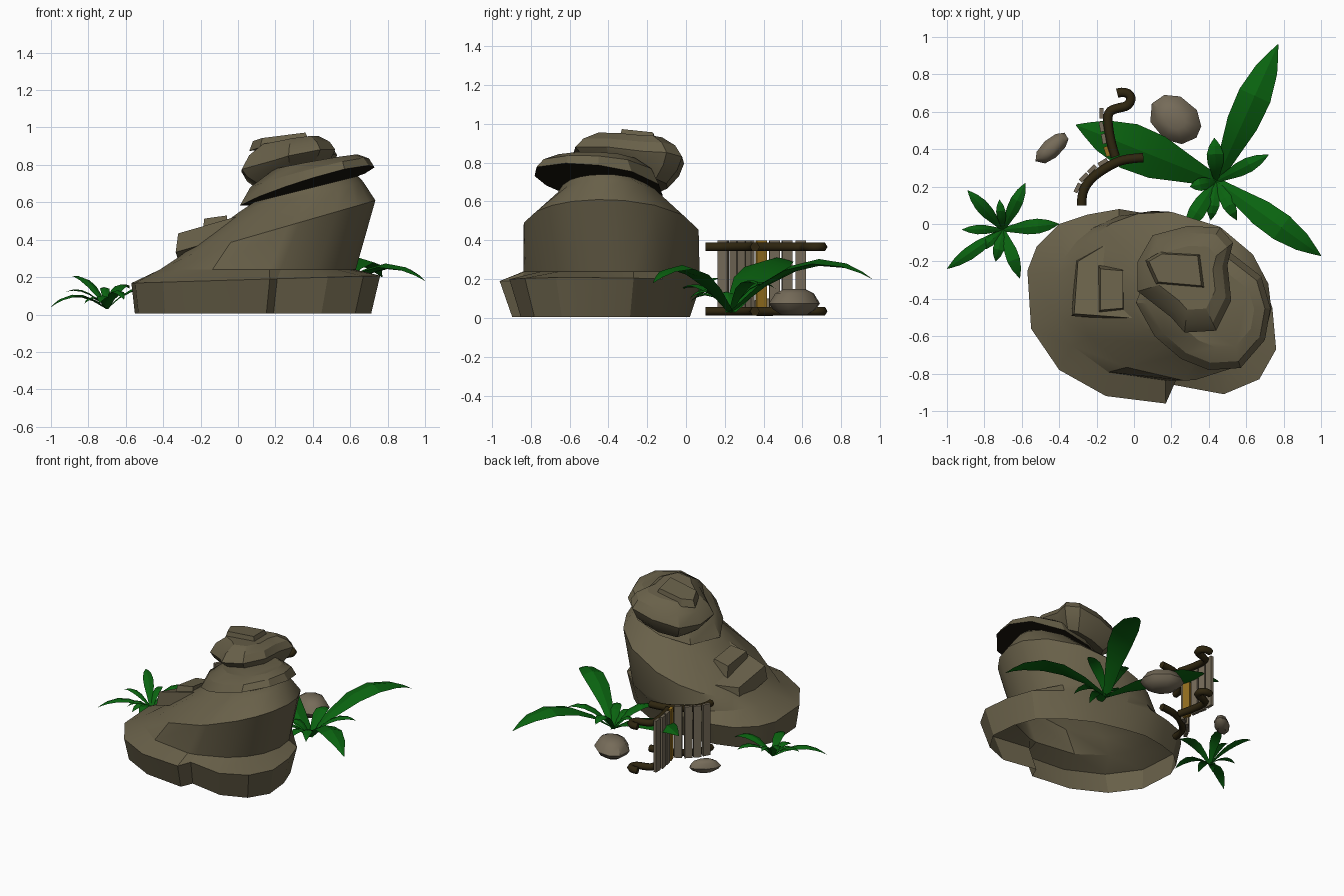
import bpy, bmesh, math, random
from mathutils import Vector

random.seed(4)
if "Cube" in bpy.data.objects:
    bpy.data.objects.remove(bpy.data.objects["Cube"], do_unlink=True)


def material(name, *rgb):
    mat = bpy.data.materials.new(name)
    mat.use_nodes = True
    mat.diffuse_color = (*rgb, 1)
    mat.node_tree.nodes["Principled BSDF"].inputs["Base Color"].default_value = (*rgb, 1)
    return mat


ROCK = material("brown_rock", .14, .118, .067)
DARK_ROCK = material("dark_rock", .01, .008, .004)
PEBBLE = material("pale_stone", .18, .148, .1)
LEAF = material("leaf_green", .003, .125, .005)
LOG = material("dark_log", .028, .019, .005)
PLANK = material("grey_plank", .18, .148, .1)
GOLD = material("golden_plank", .3, .16, .014)


def loft(name, rings, mat, smooth=25, closed_base=True):
    """Skin a stack of equally sized rings and close the ends."""
    bm = bmesh.new()
    rows = [[bm.verts.new(p) for p in ring] for ring in rings]
    count = len(rows[0])
    for low, high in zip(rows, rows[1:]):
        for i in range(count):
            j = (i + 1) % count
            bm.faces.new((low[i], low[j], high[j], high[i]))
    if closed_base:
        bm.faces.new(rows[0][::-1])
    bm.faces.new(rows[-1])
    bmesh.ops.recalc_face_normals(bm, faces=bm.faces)
    mesh = bpy.data.meshes.new(name)
    bm.to_mesh(mesh)
    bm.free()
    mesh.materials.append(mat)
    for poly in mesh.polygons:
        poly.use_smooth = smooth > 0
    if smooth:
        mesh.set_sharp_from_angle(angle=math.radians(smooth))
    obj = bpy.data.objects.new(name, mesh)
    bpy.context.collection.objects.link(obj)
    return obj


def oval(angles, cx, cy, rx, ry, z, tilt=0, skew=0):
    """Ring tilted along x; z is the height at its centre."""
    ring = []
    for a in angles:
        dx, dy = rx * math.cos(a), ry * math.sin(a)
        ring.append(Vector((cx + dx, cy + dy + skew * dx, z + tilt * dx)))
    return ring


def contour(outline, scale, z, tilt_x=0, tilt_y=0, move_x=0, move_y=0):
    """Outline scaled about its middle, laid on a tilted plane."""
    mid = sum((Vector(p) for p in outline), Vector((0, 0))) / len(outline)
    ring = []
    for p in outline:
        d = (Vector(p) - mid) * scale
        ring.append(Vector((mid.x + d.x + move_x, mid.y + d.y + move_y,
                            z + tilt_x * d.x + tilt_y * d.y)))
    return ring


def slab(name, outline, height, tilt_x, tilt_y, depth, flare):
    """Sloping raised plate whose sides flare out downwards."""
    top = [Vector((x, y, height + tilt_x * x + tilt_y * y)) for x, y in outline]
    mid = sum(top, Vector()) / len(top)
    low = [mid + (p - mid) * flare - Vector((0, 0, depth)) for p in top]
    loft(name, [low, top], ROCK, smooth=0)


# Main rock: notched hollow foot, then a body leaning to its left
foot = [(.76, -.67), (.74, -.45), (.68, -.27), (.52, -.12), (.33, -.01), (.1, .05),
        (-.08, .08), (-.25, .05), (-.4, 0), (-.52, -.12), (-.57, -.25), (-.55, -.56),
        (-.4, -.78), (-.15, -.92), (.17, -.96), (.21, -.86), (.48, -.91), (.67, -.83)]
centre = Vector((.1, -.42))
angles = [math.atan2(y - centre.y, x - centre.x) for x, y in foot]
rim = [Vector((x, y, .185 + .03 * x)) for x, y in foot]
sole = [Vector((.085 + (x - centre.x) * .95, centre.y + (y - centre.y) * .88, .005))
        for x, y in foot]
loft("main_rock", [
    sole, rim,
    oval(angles, .1, -.385, .53, .455, .24),
    oval(angles, .2, -.385, .535, .45, .455, .29, -.09),
    oval(angles, .33, -.4, .34, .27, .625, .25),
    oval(angles, .36, -.42, .28, .22, .67, .25)], ROCK, closed_base=False)

# Step and plate on the slope
slab("slope_step", [(-.32, -.48), (.08, -.51), (.14, -.14), (-.1, -.08), (-.3, -.2)],
     .4, .27, -.25, .1, 1.06)
slab("slope_plate", [(-.18, -.24), (-.06, -.25), (-.06, -.45), (-.18, -.46)],
     .48, .15, -.13, .09, 1.2)

# Middle boulder: tilted disc with a dark flat underside
disc = [(.73, -.45), (.68, -.28), (.5, -.14), (.3, -.12), (.1, -.2), (.01, -.42),
        (.11, -.6), (.25, -.72), (.4, -.78), (.57, -.77), (.7, -.62)]
middle = loft("middle_boulder", [
    contour(disc, 1, .695, .28, -.11),
    contour(disc, .88, .765, .24, -.06, .01),
    contour(disc, .62, .82, .17, -.03, .04)], ROCK)
middle.data.materials.append(DARK_ROCK)
for poly in middle.data.polygons:
    if poly.normal.z < -.5:
        poly.material_index = 1

# Top boulder and its capping plate
crown = [(.5, -.22), (.53, -.1), (.46, -.02), (.29, -.01), (.1, -.06), (.02, -.2),
         (.02, -.36), (.2, -.5), (.27, -.58), (.44, -.57), (.52, -.41)]
loft("top_boulder", [
    contour(crown, .68, .72, .2, -.28),
    contour(crown, .9, .775, .2, -.18),
    contour(crown, 1, .825, .2, -.1),
    contour(crown, .86, .885, .16, -.08),
    contour(crown, .6, .93, .13, -.08)], ROCK)
slab("top_plate", [(.08, -.2), (.15, -.16), (.34, -.17), (.36, -.33), (.13, -.31)],
     .9, .12, -.09, .05, 1.15)


# Loose stones
def stone(name, x, y, rx, ry, height, skew):
    step = math.tau / 9
    around = [step * (i + random.uniform(-.2, .2)) for i in range(9)]
    stack = [(.5, .1), (.85, .3), (1, .5), (.75, .85), (.4, 1)]
    loft(name, [oval(around, x, y, rx * s, ry * s, height * h, 0, skew)
                for s, h in stack], PEBBLE, smooth=40)


stone("large_stone", .22, .56, .14, .13, .15, -.2)
stone("small_stone", -.44, .405, .09, .065, .1, .6)


# Plants: arched leaves with a diamond cross-section
def leaf(name, base, tip, lift, width):
    base, tip = Vector(base), Vector(tip)
    bend = base.lerp(tip, .55)
    bend.z = lift
    side = (tip - base).cross(Vector((0, 0, 1))).normalized() * width / 2
    sections = []
    for t, w in ((0, .25), (.2, .6), (.4, .95), (.6, 1), (.8, .68), (.92, .3), (1, .02)):
        p = base.lerp(bend, t).lerp(bend.lerp(tip, t), t)
        ridge = Vector((0, 0, width * w * .14))
        sections.append([p - side * w, p + ridge, p + side * w, p - ridge * .4])
    loft(name, sections, LEAF, smooth=20)


def plant(name, base, leaves):
    for i, (x, y, z, lift, width) in enumerate(leaves):
        leaf(f"{name}_leaf_{i + 1}", base, (x, y, z), lift, width)


plant("large_plant", (.44, .23, .03), [
    (.77, .96, .2, .42, .18), (-.31, .53, .29, .32, .25), (1, -.17, .18, .38, .15),
    (.72, .37, .17, .24, .08), (.43, .46, .15, .24, .09), (.27, -.04, .14, .22, .09),
    (.41, .02, .08, .18, .07), (.55, .02, .1, .2, .07), (.3, .2, .12, .16, .07)])
plant("small_plant", (-.7, -.03, .03), [
    (-1, -.24, .04, .16, .07), (-.89, .18, .2, .22, .07), (-.58, .22, .14, .2, .07),
    (-.4, 0, .1, .2, .08), (-.61, -.29, .08, .18, .07), (-.92, -.03, .12, .16, .05),
    (-.74, -.2, .06, .14, .06), (-.72, .13, .13, .18, .05), (-.82, -.14, .06, .13, .05)])


# Fence: curved logs above and below, planks on the outer side
def log(name, path, z):
    curve = bpy.data.curves.new(name, "CURVE")
    curve.dimensions = "3D"
    curve.bevel_depth = .025
    curve.bevel_resolution = 1
    curve.resolution_u = 3
    curve.use_fill_caps = True
    spline = curve.splines.new("NURBS")
    spline.points.add(len(path) - 1)
    for point, (x, y) in zip(spline.points, path):
        point.co = (x, y, z, 1)
    spline.order_u = 3
    spline.use_endpoint_u = True
    curve.materials.append(LOG)
    bpy.context.collection.objects.link(bpy.data.objects.new(name, curve))


def along(path, fraction):
    points = [Vector(p) for p in path]
    left = fraction * sum((b - a).length for a, b in zip(points, points[1:]))
    for a, b in zip(points, points[1:]):
        if left <= (b - a).length:
            break
        left -= (b - a).length
    direction = (b - a).normalized()
    return a + direction * left, direction


def fence(name, path, planks):
    log(name + "_top_log", path, .366)
    log(name + "_bottom_log", path, .035)
    for i, (fraction, mat) in enumerate(planks):
        p, along_dir = along(path, fraction)
        out = Vector((-along_dir.y, along_dir.x))
        p += out * .034
        corners = [p + along_dir * u * .027 + out * v * .011
                   for u, v in ((-1, -1), (1, -1), (1, 1), (-1, 1))]
        loft(f"{name}_plank_{i + 1}",
             [[(c.x, c.y, z) for c in corners] for z in (.015, .4)], mat, smooth=0)


fence("near_fence", [(-.28, .1), (-.28, .16), (-.25, .22), (-.2, .27), (-.1, .33),
                     (-.03, .35), (.05, .355)],
      [(.17, PLANK), (.29, PLANK), (.42, PLANK), (.55, PLANK)])
fence("far_fence", [(-.1, .36), (-.12, .42), (-.14, .53), (-.14, .6), (-.09, .62),
                    (-.03, .63), (-.01, .68), (-.05, .71), (-.09, .7)],
      [(.08, GOLD), (.21, PLANK), (.34, PLANK), (.47, PLANK)])
